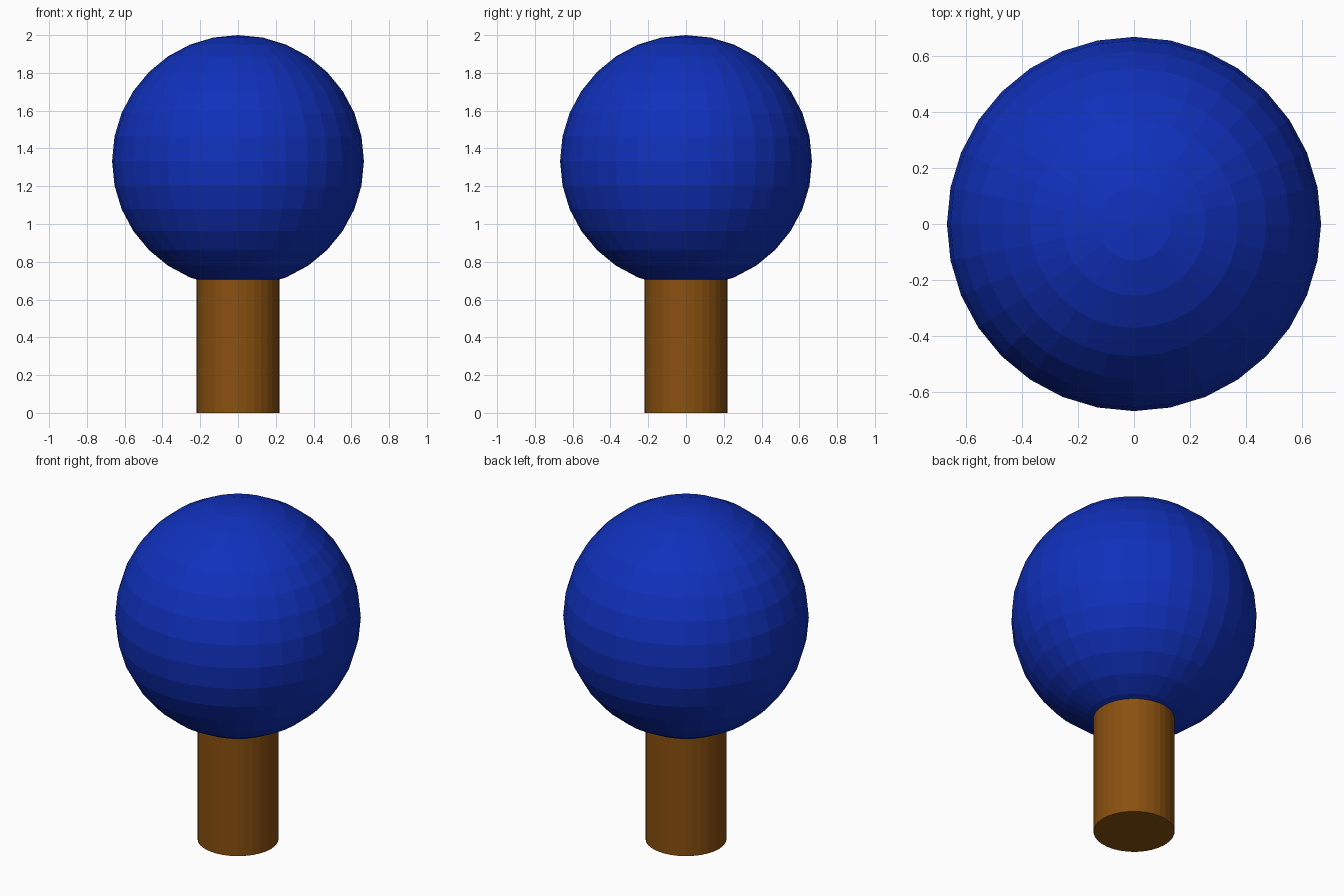
import bpy

if "Cube" in bpy.data.objects:
    bpy.data.objects.remove(bpy.data.objects["Cube"])

R = 2 / 3            # crown radius
TRUNK_R = 0.22
TRUNK_H = 4 / 3      # trunk runs up to the crown centre


def finish(name, color):
    obj = bpy.context.object
    obj.name = name
    mat = bpy.data.materials.new(name + "_colour")
    mat.diffuse_color = color
    mat.use_nodes = True
    mat.node_tree.nodes["Principled BSDF"].inputs["Base Color"].default_value = mat.diffuse_color
    obj.data.materials.append(mat)
    return obj


# trunk
bpy.ops.mesh.primitive_cylinder_add(vertices=32, radius=TRUNK_R, depth=TRUNK_H,
                                    location=(0, 0, TRUNK_H / 2))
finish("trunk", (0.25, 0.08, 0.005, 1))

# round crown, flat-shaded
bpy.ops.mesh.primitive_uv_sphere_add(segments=32, ring_count=16, radius=R,
                                     location=(0, 0, 2 - R))
finish("crown", (0.005, 0.03, 0.5, 1))
